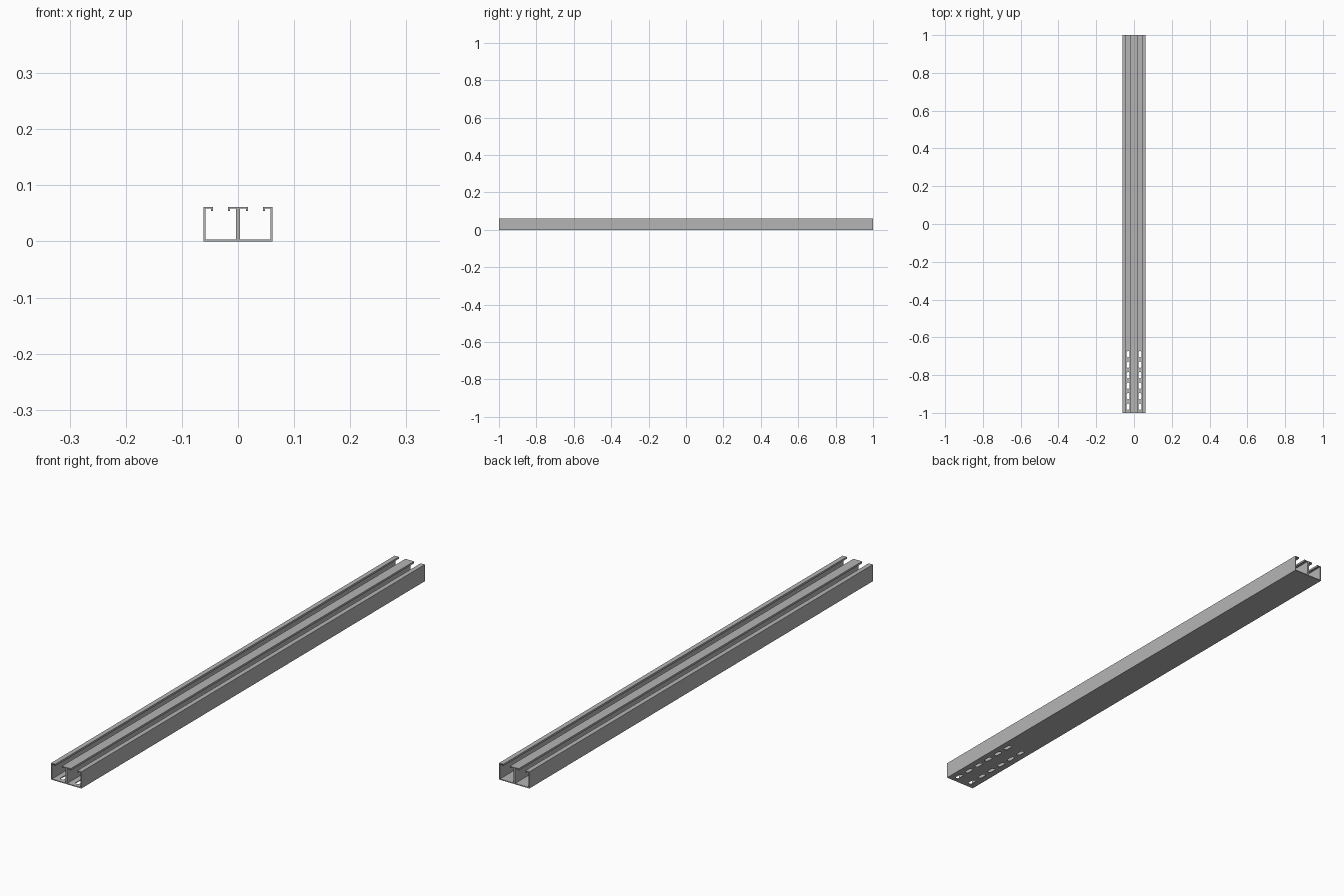
import bpy, bmesh, math

cube = bpy.data.objects.get("Cube")
if cube:
    bpy.data.objects.remove(cube, do_unlink=True)

HALF_W, HEIGHT, HALF_L = 0.0615, 0.0615, 1.0
T = 0.0033                      # sheet thickness
LIP = 0.007                     # depth of the turned-down edges
SIDE_IN, MID_OUT = 0.0445, 0.0178   # edges of the two long openings
SLOT_X, SLOT_W, SLOT_L = 0.031, 0.0156, 0.034
SLOT_COUNT, PITCH, FIRST_Y = 6, 0.0556, -0.967

# Galvanised steel
steel = bpy.data.materials.new("galvanised_steel")
steel.use_nodes = True
colour = (0.46, 0.46, 0.46, 1)
steel.diffuse_color = colour
steel.node_tree.nodes["Principled BSDF"].inputs["Base Color"].default_value = colour


def prism(name, outline, offset):
    """Raise a flat outline along an offset into a closed solid."""
    bm = bmesh.new()
    face = bm.faces.new([bm.verts.new(p) for p in outline])
    raised = bmesh.ops.extrude_face_region(bm, geom=[face])["geom"]
    verts = [v for v in raised if isinstance(v, bmesh.types.BMVert)]
    bmesh.ops.translate(bm, vec=offset, verts=verts)
    bmesh.ops.recalc_face_normals(bm, faces=bm.faces)
    mesh = bpy.data.meshes.new(name)
    bm.to_mesh(mesh)
    bm.free()
    mesh.materials.append(steel)
    obj = bpy.data.objects.new(name, mesh)
    bpy.context.collection.objects.link(obj)
    return obj


# Right half of the section, from the bottom centre round to the top centre
half = [
    (HALF_W, 0), (HALF_W, HEIGHT),
    (SIDE_IN, HEIGHT), (SIDE_IN, HEIGHT - LIP),
    (SIDE_IN + T, HEIGHT - LIP), (SIDE_IN + T, HEIGHT - T),
    (HALF_W - T, HEIGHT - T), (HALF_W - T, T),
    (T, T), (T, HEIGHT - T),
    (MID_OUT - T, HEIGHT - T), (MID_OUT - T, HEIGHT - LIP),
    (MID_OUT, HEIGHT - LIP), (MID_OUT, HEIGHT),
]
section = half + [(-x, z) for x, z in reversed(half)]
channel = prism("double_channel", [(x, -HALF_L, z) for x, z in section],
                (0, 2 * HALF_L, 0))


def slot_outline(cx, cy, steps=8):
    """Round-ended slot running along the channel."""
    r, straight = SLOT_W / 2, (SLOT_L - SLOT_W) / 2
    points = []
    for end in (1, -1):
        for i in range(steps + 1):
            a = math.pi * i / steps
            points.append((cx + end * r * math.cos(a),
                           cy + end * (straight + r * math.sin(a)), -T))
    return points


# Two rows of fixing slots through the base at the front end
for side in (-1, 1):
    for i in range(SLOT_COUNT):
        cutter = prism("slot_cutter",
                       slot_outline(side * SLOT_X, FIRST_Y + i * PITCH),
                       (0, 0, 3 * T))
        cutter.hide_render = True
        cut = channel.modifiers.new("slot", 'BOOLEAN')
        cut.operation = 'DIFFERENCE'
        cut.solver = 'EXACT'
        cut.object = cutter

# Bake the cuts and drop the cutters
bpy.context.view_layer.update()
graph = bpy.context.evaluated_depsgraph_get()
baked = bpy.data.meshes.new_from_object(channel.evaluated_get(graph))
cutters = [m.object for m in channel.modifiers]
channel.modifiers.clear()
channel.data = baked
for cutter in cutters:
    bpy.data.objects.remove(cutter, do_unlink=True)
